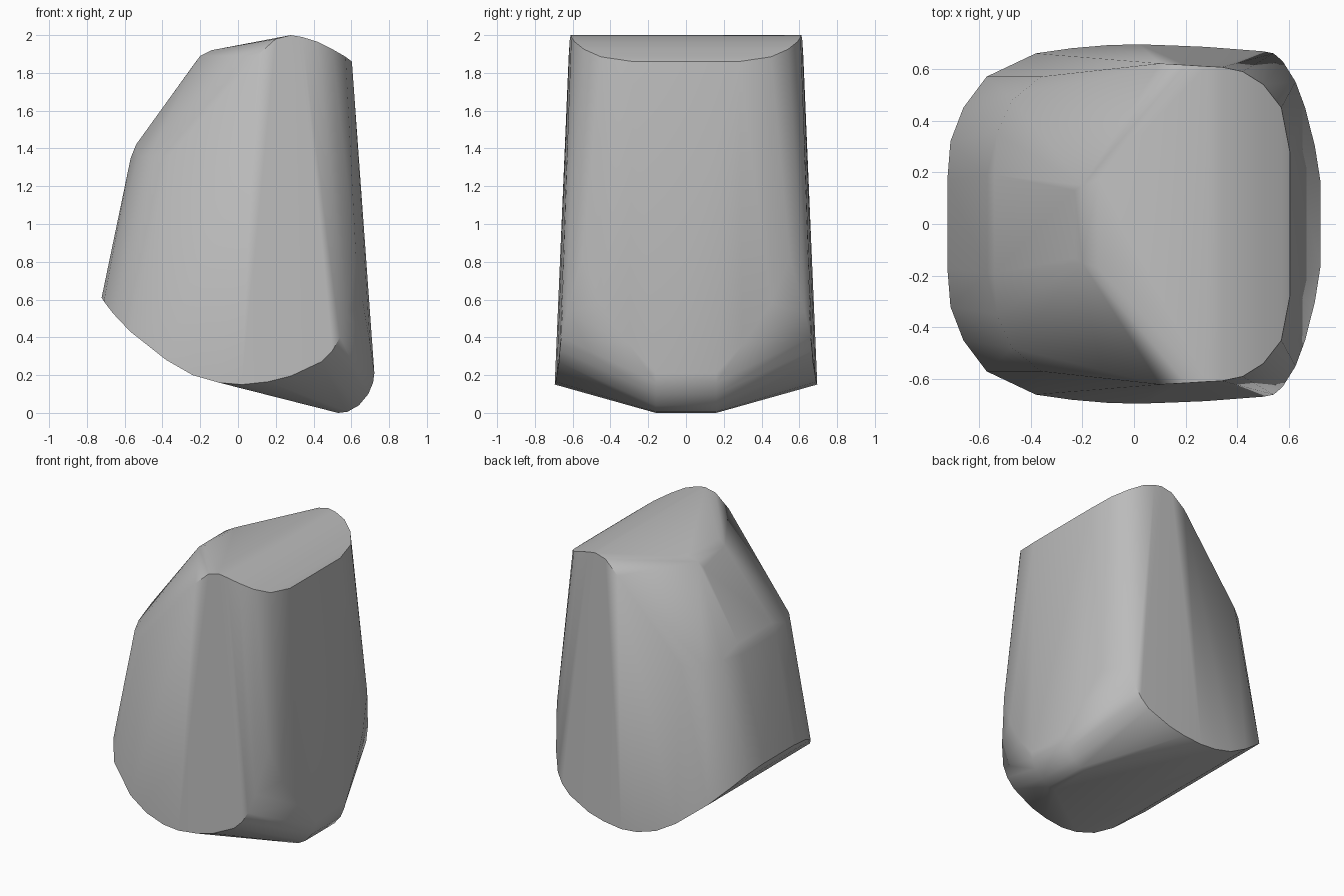
import bpy
import bmesh
import math

cube = bpy.data.objects.get("Cube")
if cube:
    bpy.data.objects.remove(cube, do_unlink=True)

# Half-profiles of the boulder as (x, half depth, z); each is mirrored in y
lower_rim = [(-.722, .17, .61), (-.71, .32, .59), (-.66, .45, .525), (-.57, .57, .43),
             (-.38, .66, .28), (-.24, .68, .2), (-.1, .692, .16), (.02, .695, .15),
             (.16, .69, .165), (.28, .685, .195), (.44, .672, .27), (.5, .668, .33),
             (.54, .66, .4), (.575, .63, .53), (.625, .55, .82)]
keel = [(.53, .16, 0), (.58, .16, .006), (.64, .16, .04), (.69, .16, .1),
        (.715, .16, .16), (.722, .16, .21), (.7, .3, .36), (.662, .45, .58)]
shoulder = [(-.568, .19, 1.35), (-.54, .19, 1.42), (-.53, .35, 1.36),
            (-.47, .48, 1.36), (-.36, .57, 1.36)]
crown = [(-.23, .13, 1.85), (-.2, .15, 1.89), (-.14, .17, 1.92), (.1, .621, 1.89),
         (.2, .615, 1.98), (.28, .61, 2), (.34, .607, 1.99), (.42, .59, 1.965),
         (.5, .54, 1.925), (.57, .45, 1.885), (.603, .28, 1.86)]

# Convex stone body
bm = bmesh.new()
for x, y, z in lower_rim + keel + shoulder + crown:
    for side in (-1, 1):
        bm.verts.new((x, side * y, z))
hull = bmesh.ops.convex_hull(bm, input=bm.verts[:])
loose = {g for g in hull["geom_interior"] + hull["geom_unused"]
         if isinstance(g, bmesh.types.BMVert)}
bmesh.ops.delete(bm, geom=list(loose), context="VERTS")
bmesh.ops.recalc_face_normals(bm, faces=bm.faces[:])
mesh = bpy.data.meshes.new("boulder")
bm.to_mesh(mesh)
bm.free()
boulder = bpy.data.objects.new("boulder", mesh)
bpy.context.collection.objects.link(boulder)

# Grey stone
stone = bpy.data.materials.new("grey stone")
stone.use_nodes = True
grey = (.5, .5, .5, 1)
stone.diffuse_color = grey
stone.node_tree.nodes["Principled BSDF"].inputs["Base Color"].default_value = grey
mesh.materials.append(stone)

# Smooth rounded sides, crisp rims
bpy.ops.object.select_all(action="DESELECT")
boulder.select_set(True)
bpy.context.view_layer.objects.active = boulder
bpy.ops.object.shade_smooth_by_angle(angle=math.radians(40))
